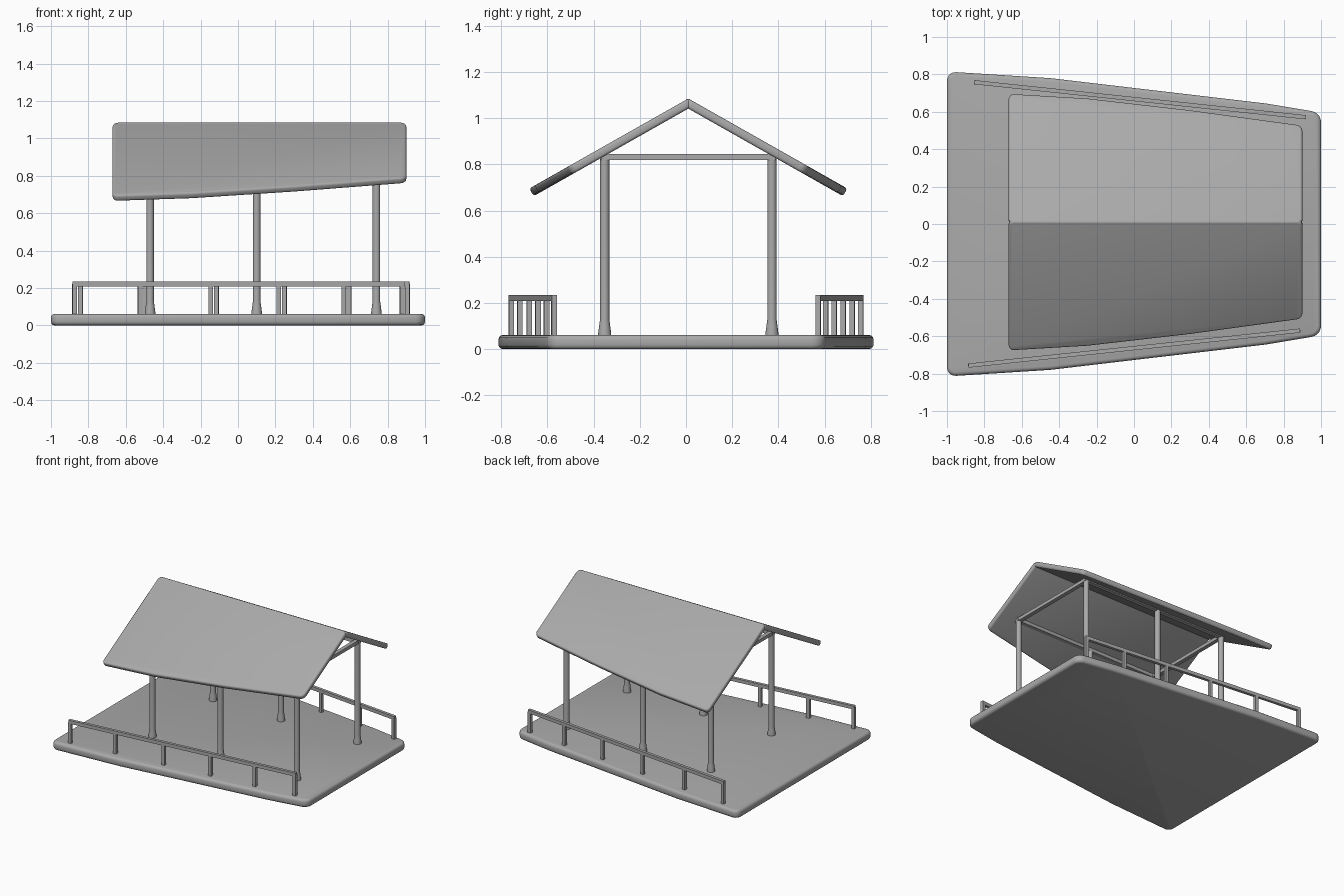
import bpy, bmesh, math
from mathutils import Vector, Matrix

if "Cube" in bpy.data.objects:
    bpy.data.objects.remove(bpy.data.objects["Cube"], do_unlink=True)

GREY = (0.4, 0.4, 0.4, 1)
mat = bpy.data.materials.new("plain grey")
mat.use_nodes = True
mat.diffuse_color = GREY
mat.node_tree.nodes["Principled BSDF"].inputs["Base Color"].default_value = GREY


def finish(name, bm, smooth=False):
    bmesh.ops.recalc_face_normals(bm, faces=bm.faces)
    mesh = bpy.data.meshes.new(name)
    bm.to_mesh(mesh)
    bm.free()
    mesh.materials.append(mat)
    obj = bpy.data.objects.new(name, mesh)
    bpy.context.collection.objects.link(obj)
    if smooth:
        bpy.ops.object.select_all(action="DESELECT")
        obj.select_set(True)
        bpy.context.view_layer.objects.active = obj
        bpy.ops.object.shade_smooth_by_angle(angle=math.radians(40))
    return obj


def slab(name, outline, thick, corner, edge, matrix=Matrix()):
    """Flat board, top at local z = 0, with rounded corners and soft rims."""
    bm = bmesh.new()
    face = bm.faces.new([bm.verts.new((x, y, 0)) for x, y in outline])
    out = bmesh.ops.extrude_face_region(bm, geom=[face])
    moved = [g for g in out["geom"] if isinstance(g, bmesh.types.BMVert)]
    bmesh.ops.translate(bm, verts=moved, vec=(0, 0, -thick))
    bmesh.ops.recalc_face_normals(bm, faces=bm.faces)
    upright = [e for e in bm.edges
               if abs(e.verts[0].co.z - e.verts[1].co.z) > thick / 2
               and e.calc_face_angle() > 0.5]
    bmesh.ops.bevel(bm, geom=upright, offset=corner, segments=5,
                    profile=0.5, affect="EDGES")
    rims = [e for e in bm.edges if e.calc_face_angle() > 1]
    bmesh.ops.bevel(bm, geom=rims, offset=edge, segments=3,
                    profile=0.5, affect="EDGES")
    bm.transform(matrix)
    return finish(name, bm, True)


def bar(name, a, b, width, height):
    """Square-cut bar between two points."""
    a, b = Vector(a), Vector(b)
    d = b - a
    bm = bmesh.new()
    bmesh.ops.create_cube(bm, size=1)
    bm.transform(Matrix.Translation((a + b) / 2)
                 @ Matrix.Rotation(math.atan2(d.y, d.x), 4, "Z")
                 @ Matrix.Diagonal((d.length, width, height, 1)))
    return finish(name, bm)


def turned_post(name, x, y, profile):
    """Round post from a (radius, height) profile."""
    bm = bmesh.new()
    verts = [bm.verts.new((r, 0, z)) for r, z in profile]
    edges = [bm.edges.new(pair) for pair in zip(verts, verts[1:])]
    bmesh.ops.spin(bm, geom=verts + edges, cent=(0, 0, 0), axis=(0, 0, 1),
                   angle=math.tau, steps=20)
    bmesh.ops.remove_doubles(bm, verts=bm.verts, dist=0.0005)
    bmesh.ops.translate(bm, verts=bm.verts, vec=(x, y, 0))
    return finish(name, bm, True)


# Tapered deck
DECK = 0.062
side = [(-1, 0.815), (-0.45, 0.78), (0.7, 0.645), (1, 0.595)]
slab("deck", side + [(x, -y) for x, y in reversed(side)], DECK, 0.05, 0.02,
     Matrix.Translation((0, 0, DECK)))

# Gable roof, two tapered panels meeting at the ridge
MID, PITCH = 0.01, math.radians(29.5)
eave = [(-0.67, 0.69), (-0.25, 0.665), (0.3, 0.602), (0.9, 0.52)]
panel = [(0.9, -0.006), (-0.67, -0.006)]
panel += [(x, y / math.cos(PITCH)) for x, y in eave]
tilt = Matrix.Rotation(-PITCH, 4, "X")
place = Matrix.Translation((0, MID, 1.085))
slab("back_roof_panel", panel, 0.038, 0.03, 0.012, place @ tilt)
slab("front_roof_panel", panel, 0.038, 0.03, 0.012,
     place @ Matrix.Diagonal((1, -1, 1, 1)) @ tilt)

# Posts with flared feet
post_x = (-0.47, 0.10, 0.74)
foot = [(0.029, 0.05), (0.028, 0.07), (0.024, 0.1), (0.02, 0.13),
        (0.02, 0.825), (0, 0.825)]
HALF = 0.362
for label, s in (("front", -1), ("back", 1)):
    y = MID + s * HALF
    for i, x in enumerate(post_x):
        turned_post(f"{label}_post_{i + 1}", x, y, foot)
    bar(f"{label}_beam", (-0.49, y, 0.832), (0.76, y, 0.832), 0.03, 0.025)

# Cross beams at both ends
for label, x in (("wide_end", post_x[0]), ("narrow_end", post_x[-1])):
    bar(f"{label}_beam", (x, MID - HALF, 0.832), (x, MID + HALF, 0.832),
        0.03, 0.025)

# Low railings along the long sides
stations = (0.006, 0.204, 0.417, 0.622, 0.818, 0.994)
for label, a, b in (("front", (-0.885, -0.757), (0.888, -0.57)),
                    ("back", (-0.852, 0.758), (0.916, 0.571))):
    a, b = Vector((*a, 0.222)), Vector((*b, 0.222))
    bar(f"{label}_rail", a, b, 0.022, 0.026)
    step = (b - a).normalized() * 0.012
    for i, t in enumerate(stations):
        p = a.lerp(b, t)
        p.z = (DECK + 0.21) / 2
        bar(f"{label}_rail_post_{i + 1}", p - step, p + step,
            0.022, 0.23 - DECK)
